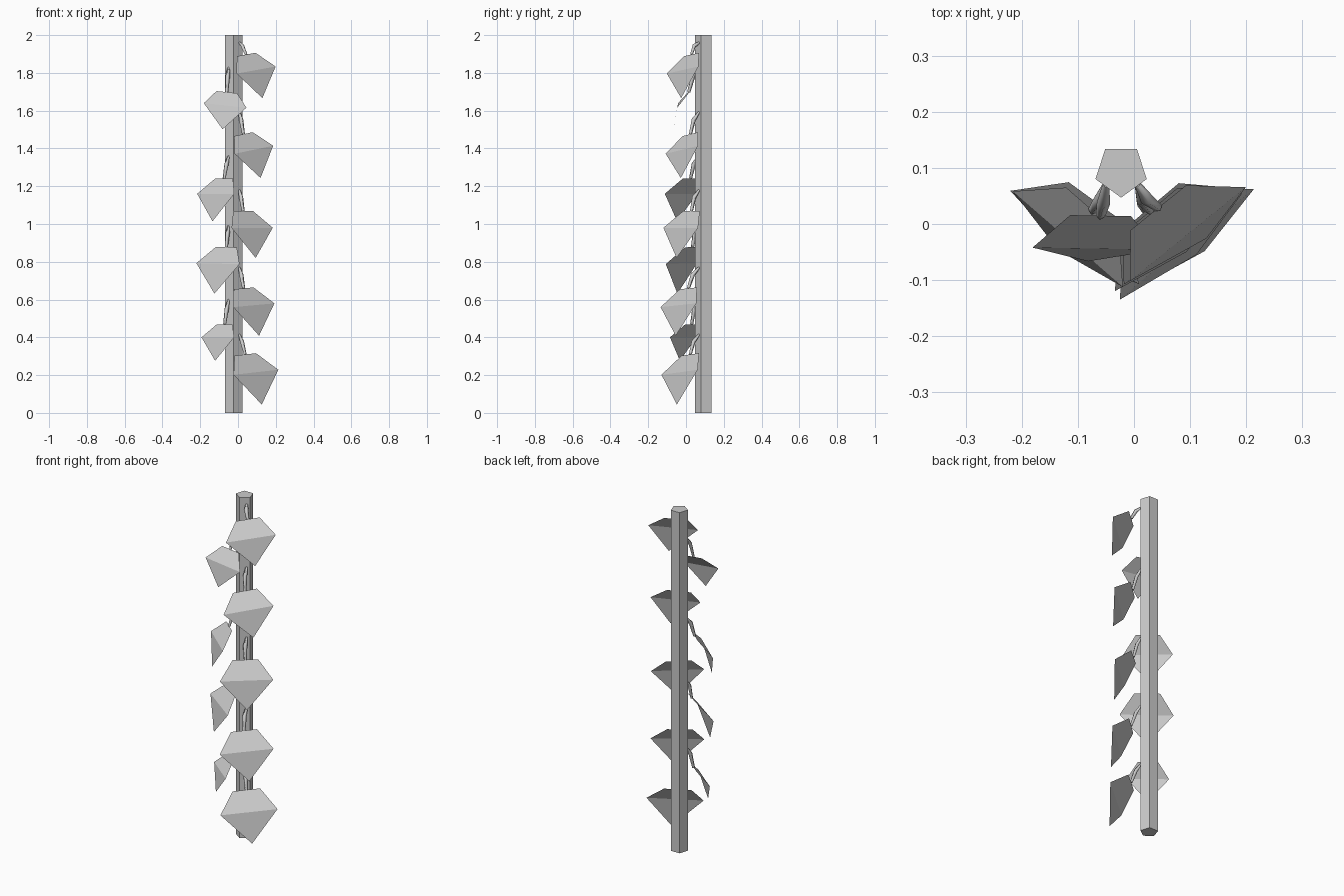
import bpy, math
from mathutils import Vector, Matrix

cube = bpy.data.objects.get("Cube")
if cube:
    bpy.data.objects.remove(cube, do_unlink=True)

gray = bpy.data.materials.new("plain_gray")
gray.use_nodes = True
gray.diffuse_color = (0.6, 0.6, 0.6, 1)
gray.node_tree.nodes["Principled BSDF"].inputs["Base Color"].default_value = (0.6, 0.6, 0.6, 1)


def add_object(name, data):
    data.materials.append(gray)
    obj = bpy.data.objects.new(name, data)
    bpy.context.collection.objects.link(obj)
    return obj


# Five-sided stem with one edge towards the front
bpy.ops.mesh.primitive_cylinder_add(vertices=5, radius=0.048, depth=2,
                                    location=(-0.023, 0.095, 1),
                                    rotation=(0, 0, math.pi))
stem = bpy.context.object
stem.name = "stem"
stem.data.materials.append(gray)

# Folded leaf of unit width: side corners, tip and short upper edge
LEAF_POINTS = [(-0.5, 0, 0), (0.5, 0, 0), (0, -0.1, -0.56),
               (0.24, 0.26, 0.31), (-0.24, 0.26, 0.31)]
LEAF_FACES = [(0, 2, 1), (0, 1, 3, 4)]


def add_leaf(name, centre, width, yaw, roll):
    turn = (Matrix.Rotation(math.radians(yaw), 3, "Z")
            @ Matrix.Rotation(-math.radians(roll), 3, "Y"))
    points = [Vector(centre) + turn @ Vector(p) * width for p in LEAF_POINTS]
    mesh = bpy.data.meshes.new(name)
    mesh.from_pydata(points, [], LEAF_FACES)
    add_object(name, mesh)
    return (points[3] + points[4]) / 2


def add_stalk(name, start, end):
    # Thin at the stem, thicker where it bends into the leaf
    middle = start.lerp(end, 0.45) + Vector((0, -0.008, 0.012))
    curve = bpy.data.curves.new(name, "CURVE")
    curve.dimensions = "3D"
    curve.bevel_depth = 0.012
    curve.bevel_resolution = 0
    curve.use_fill_caps = True
    spline = curve.splines.new("POLY")
    spline.points.add(2)
    for point, place, size in zip(spline.points, (start, middle, end), (0.5, 1, 0.7)):
        point.co = (*place, 1)
        point.radius = size
    add_object(name, curve)


# Centre of the fold, width, yaw and roll in degrees, from the top down
LEAVES = {
    "left": [((0.096, -0.018, 1.815), 0.268, 39, 8),
             ((0.084, -0.022, 1.393), 0.27, 40, 9),
             ((0.075, -0.028, 0.98), 0.285, 40, 0),
             ((0.084, -0.04, 0.57), 0.289, 41, 4),
             ((0.095, -0.034, 0.215), 0.306, 39, 5)],
    "right": [((-0.068, -0.044, 1.628), 0.227, -1, -6),
              ((-0.118, -0.027, 1.16), 0.26, -41, 0),
              ((-0.106, -0.024, 0.79), 0.283, -36, -1),
              ((-0.107, -0.015, 0.4), 0.222, -39, 0)],
}
for side, leaves in LEAVES.items():
    root_x = 0.007 if side == "left" else -0.05
    for number, (centre, width, yaw, roll) in enumerate(leaves, 1):
        joint = add_leaf(f"{side}_leaf_{number}", centre, width, yaw, roll)
        root = Vector((root_x, 0.07, min(centre[2] + 0.2, 1.96)))
        add_stalk(f"{side}_stalk_{number}", root, joint)
